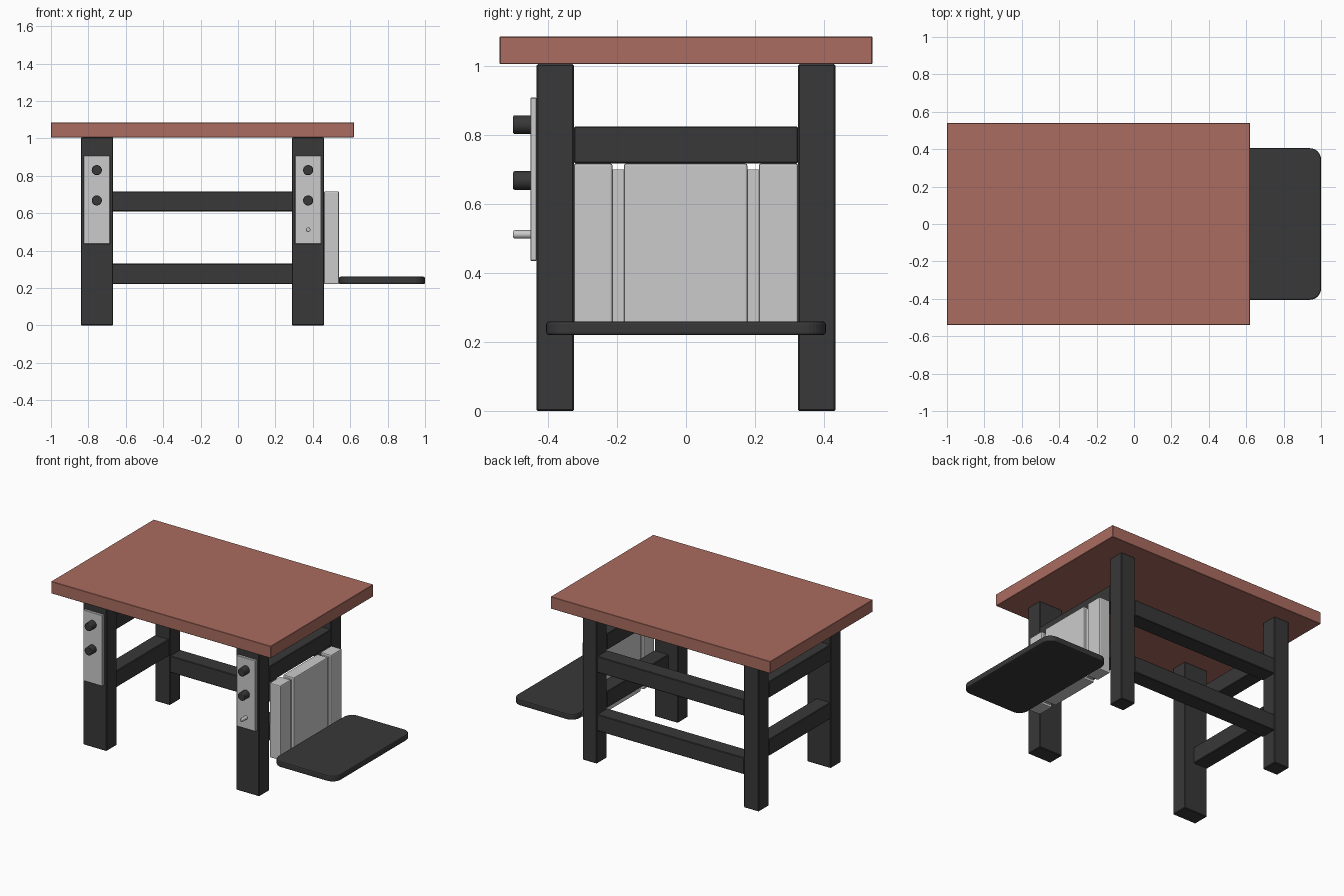
import bpy, bmesh

if "Cube" in bpy.data.objects:
    bpy.data.objects.remove(bpy.data.objects["Cube"])


def material(name, rgb):
    m = bpy.data.materials.new(name)
    m.diffuse_color = (*rgb, 1)
    m.use_nodes = True
    m.node_tree.nodes["Principled BSDF"].inputs["Base Color"].default_value = m.diffuse_color
    return m


DARK = material("dark_paint", (0.04, 0.04, 0.04))
WOOD = material("red_brown_top", (0.40, 0.15, 0.115))


def finish(name, bm, mat, bevel, segments=1):
    mesh = bpy.data.meshes.new(name)
    bm.to_mesh(mesh)
    bm.free()
    ob = bpy.data.objects.new(name, mesh)
    bpy.context.collection.objects.link(ob)
    if mat:
        mesh.materials.append(mat)
    if bevel:
        mod = ob.modifiers.new("edge_bevel", 'BEVEL')
        mod.width, mod.segments = bevel, segments
        mod.limit_method, mod.angle_limit = 'ANGLE', 0.7
    return ob


def box(name, x, y, z, mat=None, bevel=0.004, segments=1, corner=0):
    bm = bmesh.new()
    bmesh.ops.create_cube(bm, size=1)
    for v in bm.verts:
        v.co = [r[0] + (c + 0.5) * (r[1] - r[0]) for c, r in zip(v.co, (x, y, z))]
    if corner:  # round the upright corners in plan
        upright = [e for e in bm.edges if abs(e.verts[0].co.z - e.verts[1].co.z) > 1e-4]
        bmesh.ops.bevel(bm, geom=upright, offset=corner, segments=8, profile=0.5, affect='EDGES')
    return finish(name, bm, mat, bevel, segments)


def peg(name, x, z, radius, mat=None):
    # cylinder pointing forward out of a leg plate
    bm = bmesh.new()
    bmesh.ops.create_cone(bm, cap_ends=True, segments=32, radius1=radius, radius2=radius, depth=0.055)
    for v in bm.verts:
        px, py, pz = v.co
        v.co = (x + px, -0.4735 + pz, z - py)
    ob = finish(name, bm, mat, 0.004, 2)
    bpy.context.view_layer.objects.active = ob
    ob.select_set(True)
    bpy.ops.object.shade_smooth_by_angle()
    ob.select_set(False)


# Tabletop
box("tabletop", (-1, 0.62), (-0.54, 0.54), (1.005, 1.085), WOOD, 0.002)

# Wide front legs and square back legs
for side, fx, bx in (("left", (-0.84, -0.667), (-0.84, -0.73)),
                     ("right", (0.288, 0.46), (0.355, 0.46))):
    box(f"front_leg_{side}", fx, (-0.433, -0.325), (0, 1.005), DARK)
    box(f"back_leg_{side}", bx, (0.325, 0.433), (0, 1.005), DARK)

# Back and side rails, staggered in height
for level, bz, sz in (("lower", (0.22, 0.33), (0.33, 0.44)),
                      ("upper", (0.61, 0.717), (0.717, 0.825))):
    box(f"back_rail_{level}", (-0.73, 0.355), (0.325, 0.433), bz, DARK)
    for side, x in (("left", (-0.84, -0.735)), ("right", (0.355, 0.46))):
        box(f"{side}_rail_{level}", x, (-0.325, 0.325), sz, DARK)

# Plates and knobs on the front legs
for side, cx in (("left", -0.755), ("right", 0.375)):
    box(f"leg_plate_{side}", (cx - 0.07, cx + 0.07), (-0.451, -0.433), (0.435, 0.908), None, 0.002)
    for i, z in enumerate((0.83, 0.668)):
        peg(f"knob_{side}_{i + 1}", cx, z, 0.027, DARK)
peg("small_pin", 0.375, 0.512, 0.012)

# Grey end panel: three slabs joined by recessed strips
for name, y in (("front", (-0.325, -0.213)), ("middle", (-0.18, 0.178)), ("back", (0.211, 0.325))):
    box(f"panel_slab_{name}", (0.46, 0.54), y, (0.22, 0.717), None, 0.006, 2)
for name, y in (("front", (-0.215, -0.178)), ("back", (0.176, 0.213))):
    box(f"panel_strip_{name}", (0.475, 0.522), y, (0.235, 0.70), None, 0)

# Side shelf
box("side_shelf", (0.54, 1.0), (-0.405, 0.405), (0.22, 0.26), DARK, 0.008, 2, corner=0.06)
